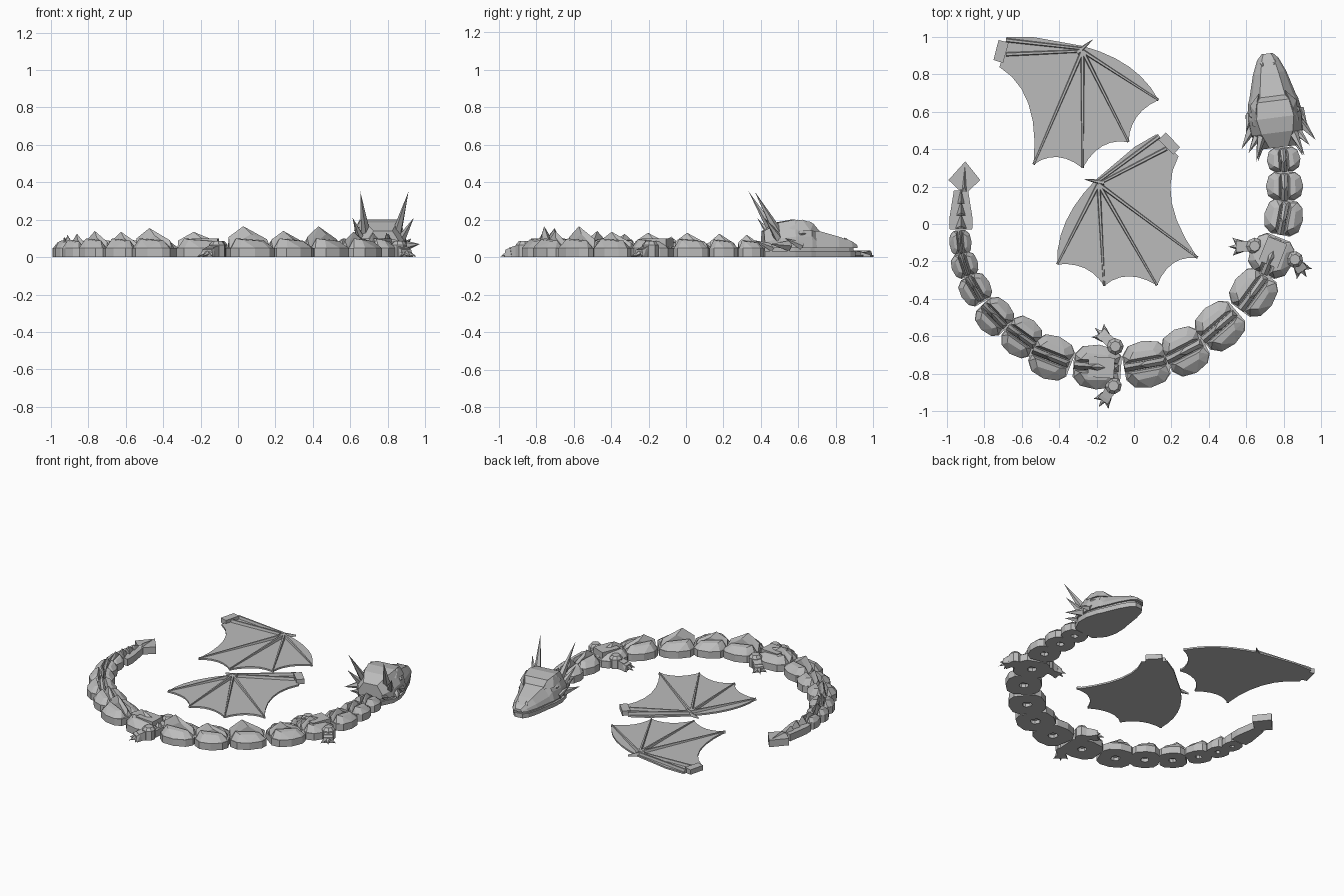
import bpy, bmesh, math
from mathutils import Vector, Matrix

if "Cube" in bpy.data.objects:
    bpy.data.objects.remove(bpy.data.objects["Cube"])

GREY = bpy.data.materials.new("plain grey")
GREY.diffuse_color = (0.5, 0.5, 0.5, 1)
GREY.use_nodes = True
GREY.node_tree.nodes["Principled BSDF"].inputs["Base Color"].default_value = GREY.diffuse_color


def finish(name, bm):
    bmesh.ops.recalc_face_normals(bm, faces=bm.faces)
    me = bpy.data.meshes.new(name)
    bm.to_mesh(me)
    bm.free()
    me.materials.append(GREY)
    ob = bpy.data.objects.new(name, me)
    bpy.context.collection.objects.link(ob)
    return ob


def hull(name, pts, m=Matrix()):
    bm = bmesh.new()
    for p in pts:
        bm.verts.new(m @ Vector(p))
    r = bmesh.ops.convex_hull(bm, input=bm.verts)
    junk = {g for g in r["geom_interior"] + r["geom_unused"] if isinstance(g, bmesh.types.BMVert)}
    bmesh.ops.delete(bm, geom=list(junk), context='VERTS')
    bmesh.ops.dissolve_limit(bm, angle_limit=0.01, verts=bm.verts, edges=bm.edges)
    return finish(name, bm)


def prism(name, outline, height, m=Matrix(), socket=0):
    """Extruded outline, with an optional round socket sunk into its underside."""
    bm = bmesh.new()
    face = bm.faces.new([bm.verts.new((x, y, 0)) for x, y in outline])
    r = bmesh.ops.extrude_face_region(bm, geom=[face], use_keep_orig=True)
    top = [g for g in r["geom"] if isinstance(g, bmesh.types.BMVert)]
    bmesh.ops.translate(bm, verts=top, vec=(0, 0, height))
    if socket:
        bmesh.ops.inset_region(bm, faces=[face], thickness=0.005)
        for v in face.verts:
            v.co = Vector((v.co.x, v.co.y, 0)).normalized() * socket
        r = bmesh.ops.extrude_discrete_faces(bm, faces=[face])
        bmesh.ops.translate(bm, verts=r["faces"][0].verts, vec=(0, 0, 0.025))
    bmesh.ops.transform(bm, matrix=m, verts=bm.verts)
    return finish(name, bm)


def spike(name, base, tip, r, m=Matrix(), sides=5):
    base, tip = Vector(base), Vector(tip)
    q = (tip - base).to_track_quat('Z', 'Y')
    ring = [base + q @ Vector((r * math.cos(a), r * math.sin(a), 0))
            for a in (i * math.tau / sides for i in range(sides))]
    return hull(name, ring + [tip], m)


def bar(name, a, b, w1, w2, h1, h2, m=Matrix()):
    """Tapered bar lying on the ground, narrower on top."""
    a, b = Vector((*a, 0)), Vector((*b, 0))
    d = (b - a).normalized()
    n = Vector((-d.y, d.x, 0))
    pts = []
    for p, w, h in ((a, w1, h1), (b, w2, h2)):
        for s in (-1, 1):
            pts += [p + n * s * w, p + n * s * w * 0.45 + Vector((0, 0, h))]
    return hull(name, pts, m)


def frame(x, y, d):
    """Local x = right, y = forward along d."""
    return Matrix.Translation((x, y, 0)) @ Matrix.Rotation(math.atan2(d[1], d[0]) - math.pi / 2, 4, 'Z')


# ---- body: x, y, width, crest height from neck to tail
SEGS = [(.80, .345, .18, .12), (.805, .203, .20, .125), (.80, .037, .21, .13),
        (.735, -.17, .24, .13), (.64, -.365, .24, .135), (.46, -.545, .25, .165),
        (.275, -.68, .26, .14), (.067, -.75, .255, .165), (-.195, -.765, .24, .135),
        (-.44, -.715, .24, .155), (-.60, -.605, .22, .135), (-.745, -.495, .20, .14),
        (-.848, -.35, .17, .125), (-.905, -.22, .145, .12), (-.928, -.10, .12, .11)]
path = [(.785, .47)] + [s[:2] for s in SEGS] + [(-.928, .04)]


def segment(i, x, y, w, h):
    p, q, c = Vector(path[i]), Vector(path[i + 2]), Vector((x, y))
    L = ((p - c).length + (q - c).length) / 2 * 0.98
    m = frame(x, y, p - q)
    f, b, k = L * .5, -L * .56, w / 2
    half = [(.55 * k, f), (.85 * k, f * .7), (k, 0), (.88 * k, b * .62), (.5 * k, b * .92)]
    prism("body_segment", half + [(-u, v) for u, v in reversed(half)], .05, m, socket=w * .13)
    # raised scale on each side of the spine
    for s in (-1, 1):
        z = min(.1, h * .75)
        hull("side_scale", [(s * u, v * .95, .05) for u, v in half] +
             [(s * .2 * k, f * .85, .05), (s * .2 * k, b * .85, .05),
              (s * .3 * k, f * .55, z * .88), (s * .55 * k, f * .4, z * .85),
              (s * .3 * k, b * .65, z), (s * .6 * k, b * .45, z * .93)], m)
    # crest blade
    e = .16 * k
    hull("back_crest", [(-e, f * .9, .05), (e, f * .9, .05), (-e, b * .9, .05), (e, b * .9, .05),
                        (0, f * .75, h * .58), (-e * .9, 0, h * .75), (e * .9, 0, h * .75),
                        (0, b * .3, h), (0, b * .9, h * .65)], m)
    return m


for i, s in enumerate(SEGS):
    m = segment(i, *s)
    if i in (3, 8):
        # wing socket on the shoulder, matching plate on the hip
        hull("back_plate", [(u, v, z) for u in (-.055, .055) for v in (-.05, .09) for z in (.05, .1)], m)

# ---- tail end and arrow tip
tail = [(.06, -.09), (.062, -.03), (.038, .12), (-.038, .12), (-.062, -.03), (-.06, -.09)]
mt = Matrix.Translation((-.925, .06, 0))
prism("tail_end", tail, .05, mt)
for v, r, h in ((-.05, .03, .105), (.02, .024, .095), (.085, .018, .08)):
    hull("tail_crest", [(-r, v - .035, .05), (r, v - .035, .05), (0, v + .045, .05),
                        (0, v - .02, h), (0, v - .035, h * .9)], mt)
prism("tail_tip", [(.005, .335), (.085, .235), (0, .155), (-.085, .235)], .05,
      Matrix.Translation((-.907, 0, 0)))
hull("tail_tip_ridge", [(-.92, .17, .05), (-.895, .17, .05), (-.904, .31, .05), (-.907, .2, .065)])


# ---- legs: hip joint, foot, with three claws fanning from the foot
def leg(hip, foot):
    h, f = Vector(hip), Vector(foot)
    d = (f - h).normalized()
    n = Vector((-d.y, d.x))
    m = frame(h.x, h.y, d)
    L = (f - h).length
    ring = [(math.cos(i * math.pi / 4), math.sin(i * math.pi / 4)) for i in range(8)]
    hull("thigh", [(u * r, v * r, z) for u, v in ring for r, z in ((.045, 0), (.045, .065), (.028, .085))], m)
    hull("shin", [(s * .03, 0, z) for s in (-1, 1) for z in (0, .07)] +
         [(s * .027, L, z) for s in (-1, 1) for z in (0, .05)], m)
    hull("foot", [(s * u, L + v, z) for s in (-1, 1)
                  for u, v, z in ((.03, -.02, 0), (.042, .02, 0), (.03, -.01, .05), (.03, .02, .04))], m)
    for a in (-50, 0, 50):
        c, s = math.cos(math.radians(a)), math.sin(math.radians(a))
        spike("claw", (s * .025, L + c * .015, .02), (s * .065, L + c * .06, .004), .016, m)


leg((.645, -.118), (.565, -.12))
leg((.86, -.19), (.89, -.235))
leg((-.10, -.655), (-.165, -.595))
leg((-.11, -.865), (-.155, -.93))

# ---- head
mh = frame(.775, .41, (-.125, .99))


def loft(name, rows):
    """Skin mirrored half sections: (forward, [(half width, height), ...])."""
    bm = bmesh.new()
    rings = [[bm.verts.new(mh @ Vector((u, v, z))) for u, z in half + [(-u, z) for u, z in reversed(half)]]
             for v, half in rows]
    n = len(rings[0])
    for a, b in zip(rings, rings[1:]):
        for i in range(n):
            bm.faces.new((a[i], a[(i + 1) % n], b[(i + 1) % n], b[i]))
    bm.faces.new(rings[0])
    bm.faces.new(rings[-1])
    return finish(name, bm)


# forward, lip width, cheek width, cheek height, top width, top height
HEAD = [(0, .085, .09, .08, .05, .14), (.08, .14, .135, .1, .085, .185), (.16, .15, .14, .11, .1, .2),
        (.25, .135, .12, .11, .085, .188), (.275, .125, .11, .085, .068, .145),
        (.40, .09, .08, .075, .048, .11), (.475, .058, .05, .065, .032, .085), (.505, .03, .026, .055, .02, .065)]
loft("skull", [(v, [(a, .048), (b, zb), (c, zc)]) for v, a, b, zb, c, zc in HEAD])
loft("mouth_core", [(v * .96, [(a * .9, .02), (a * .9, .055)]) for v, a, *_ in HEAD])
loft("lower_jaw", [(v * .98, [(a * .96, 0), (a, .032)]) for v, a, *_ in HEAD])

for s in (-1, 1):
    # horns and cheek spikes
    spike("tall_horn", (s * .085, .07, .13), (s * .13, -.06, .35), .027, mh)
    spike("middle_horn", (s * .11, .07, .10), (s * .165, -.01, .21), .024, mh)
    spike("cheek_spike", (s * .13, .12, .06), (s * .2, .015, .07), .03, mh)
    spike("rear_cheek_spike", (s * .09, .04, .05), (s * .12, -.06, .09), .024, mh)
    spike("jaw_spike", (s * .135, .19, .06), (s * .165, .10, .10), .024, mh)
    # brow, eye and nostril
    hull("brow_ridge", [(s * .09, .12, .18), (s * .125, .13, .15), (s * .125, .24, .14),
                        (s * .085, .26, .18), (s * .1, .2, .2), (s * .07, .3, .135)], mh)
    hull("eye", [(s * .12, .19 + .028 * math.cos(a), .125 + .018 * math.sin(a))
                 for a in (i * math.tau / 6 for i in range(6))] + [(s * .138, .19, .125)], mh)
    spike("nostril", (s * .033, .455, .08), (s * .03, .44, .105), .014, mh)

# ---- wings: local coordinates from the wrist joint
A, B, C, D, E = (.406, -.262), (.246, -.487), (0, -.626), (-.262, -.607), (-.444, -.086)


def arc(a, mid, b, n=6):
    """Curved edge from a through mid, stopping before b."""
    a, mid, b = Vector(a), Vector(mid), Vector(b)
    c = 2 * mid - (a + b) / 2
    return [tuple(a * (1 - t) ** 2 + c * 2 * t * (1 - t) + b * t * t) for t in (i / n for i in range(n))]


EDGE = (arc((0, .027), (.25, -.085), A) + arc(A, (.289, -.353), B) + arc(B, (.107, -.508), C)
        + arc(C, (-.134, -.567), D) + arc(D, (-.289, -.283), E) + [E, (-.40, .075), (-.267, .075)])
phi = math.radians(210)
cs, sn = math.cos(phi), math.sin(phi)
flip = Matrix(((cs, sn, 0, 0), (sn, -cs, 0, 0), (0, 0, 1, 0), (0, 0, 0, 1)))

for m in (Matrix.Translation((-.275, .925, 0)), Matrix.Translation((-.19, .214, 0)) @ flip):
    prism("wing_membrane", EDGE, .012, m)
    for tip in (A, B, C, D):
        bar("wing_finger", (0, 0), tip, .014, .007, .03, .017, m)
    bar("upper_arm_bone", (-.41, .058), (0, .012), .014, .01, .03, .028, m)
    bar("lower_arm_bone", (-.41, -.018), (0, 0), .014, .01, .03, .028, m)
    bar("thumb_claw", (-.03, -.01), (.053, .06), .018, .001, .035, .012, m)
    prism("wing_tab", [(-.449, .059), (-.395, .045), (-.425, -.064), (-.476, -.048)], .035, m)
